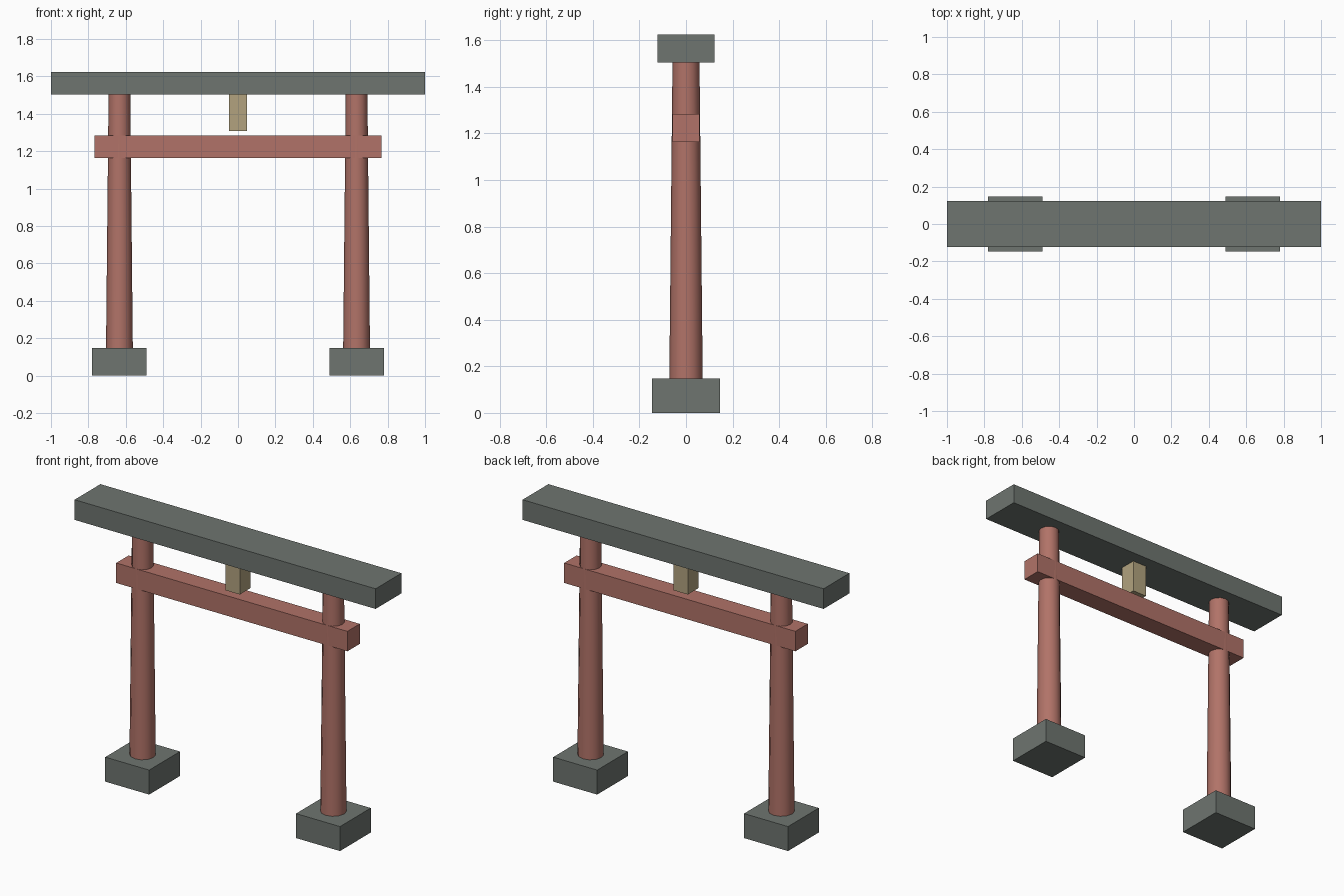
import bpy
import math

if "Cube" in bpy.data.objects:
    bpy.data.objects.remove(bpy.data.objects["Cube"])


def material(name, rgb):
    m = bpy.data.materials.new(name)
    m.diffuse_color = (*rgb, 1.0)
    m.use_nodes = True
    m.node_tree.nodes["Principled BSDF"].inputs["Base Color"].default_value = m.diffuse_color
    return m


GREY = material("slate_grey", (0.156, 0.178, 0.162))
RED = material("faded_red", (0.440, 0.171, 0.138))
TAN = material("pale_tan", (0.445, 0.365, 0.212))


def box(name, size, x, z0, mat):
    """Box of the given size resting on height z0."""
    bpy.ops.mesh.primitive_cube_add(size=1, location=(x, 0, z0 + size[2] / 2))
    ob = bpy.context.object
    ob.name = name
    ob.scale = size
    bpy.ops.object.transform_apply(location=False, rotation=False, scale=True)
    ob.data.materials.append(mat)
    return ob


def pillar(name, x, z0, z1, r0, r1):
    """Round tapered pillar."""
    bpy.ops.mesh.primitive_cone_add(vertices=12, radius1=r0, radius2=r1,
                                    depth=z1 - z0, location=(x, 0, (z0 + z1) / 2))
    ob = bpy.context.object
    ob.name = name
    ob.data.materials.append(RED)
    bpy.ops.object.shade_smooth_by_angle(angle=math.radians(40))


# Pillars on stone blocks, left and right
for side, sx in (("left", -1), ("right", 1)):
    x = sx * 0.634
    box(side + "_base", (0.292, 0.292, 0.147), x, 0, GREY)
    pillar(side + "_pillar", x, 0.01, 1.505, 0.073, 0.058)

# Tie beam, centre strut and top beam
box("tie_beam", (1.536, 0.118, 0.12), 0, 1.163, RED)
box("center_strut", (0.094, 0.10, 0.197), 0, 1.308, TAN)
box("top_beam", (2.0, 0.245, 0.121), 0, 1.504, GREY)
